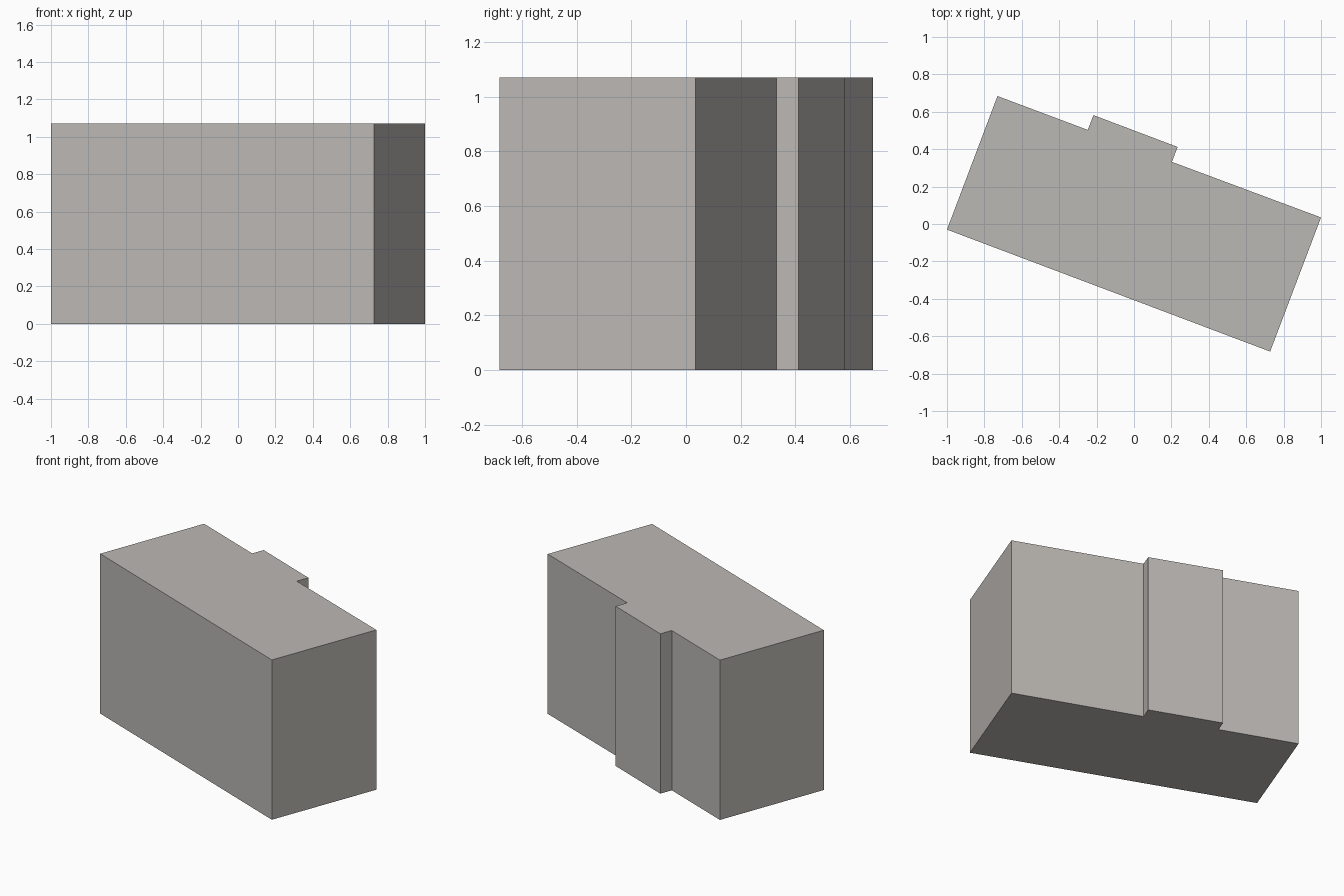
import bpy
import bmesh

if "Cube" in bpy.data.objects:
    bpy.data.objects.remove(bpy.data.objects["Cube"])

HEIGHT = 1.07

# Ground outline, counter-clockwise: turned rectangle with a shallow rear bay
outline = [
    (-1.0, -0.03), (0.728, -0.682), (1.0, 0.035),
    (0.203, 0.332), (0.233, 0.412), (-0.217, 0.582), (-0.247, 0.503),
    (-0.73, 0.684),
]

# Single flat wall colour
wall = bpy.data.materials.new("warm light grey")
wall.diffuse_color = (0.50, 0.48, 0.455, 1.0)
wall.use_nodes = True
wall.node_tree.nodes["Principled BSDF"].inputs["Base Color"].default_value = wall.diffuse_color

# Building block: outline extruded to full height
bm = bmesh.new()
base = bm.faces.new([bm.verts.new((x, y, 0)) for x, y in outline])
result = bmesh.ops.extrude_face_region(bm, geom=[base], use_keep_orig=True)
top = [e for e in result["geom"] if isinstance(e, bmesh.types.BMVert)]
bmesh.ops.translate(bm, verts=top, vec=(0, 0, HEIGHT))
bmesh.ops.recalc_face_normals(bm, faces=bm.faces)

mesh = bpy.data.meshes.new("building_block")
bm.to_mesh(mesh)
bm.free()
mesh.materials.append(wall)
block = bpy.data.objects.new("building_block", mesh)
bpy.context.collection.objects.link(block)
